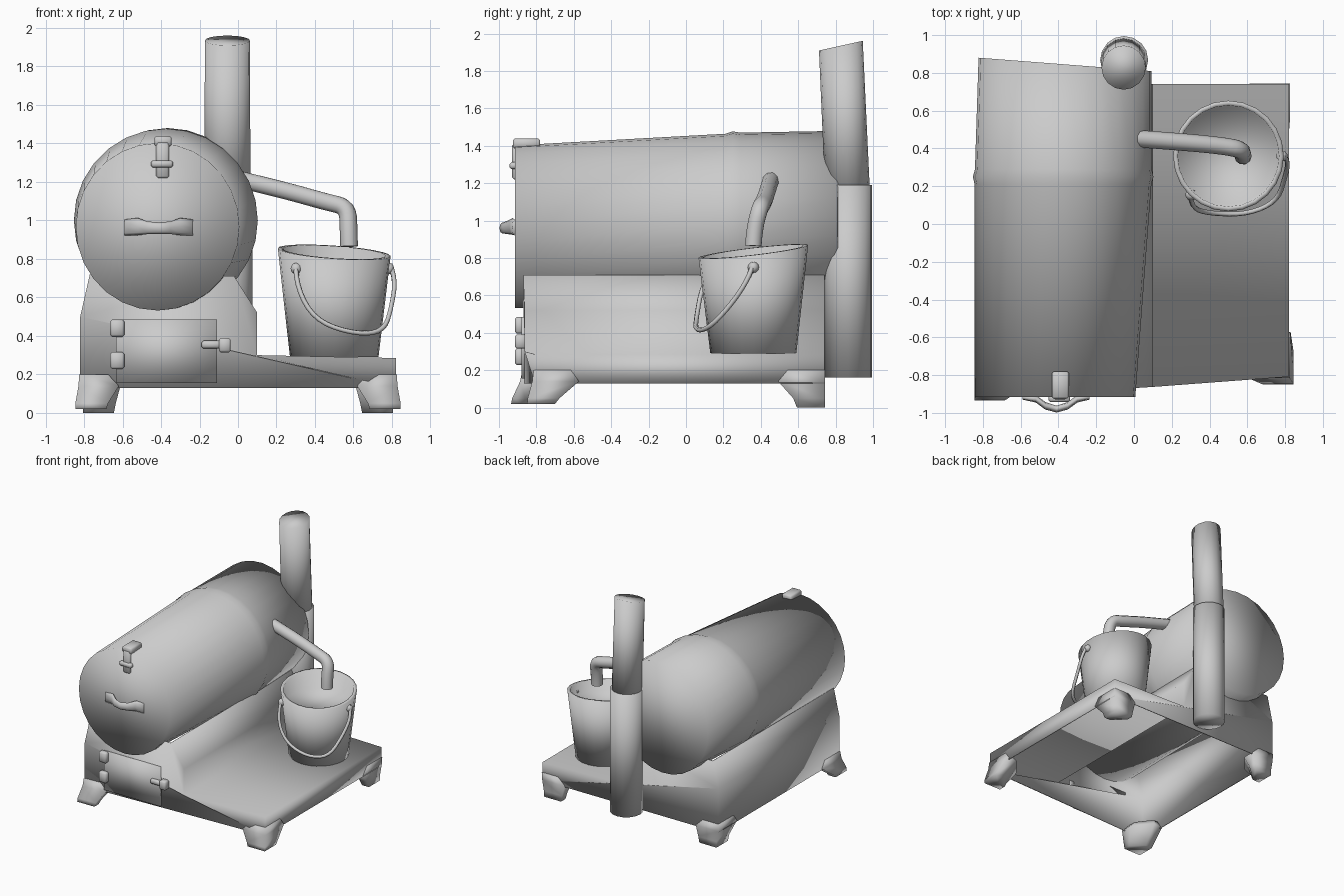
import bpy, bmesh, math
from mathutils import Vector

if "Cube" in bpy.data.objects:
    bpy.data.objects.remove(bpy.data.objects["Cube"])

grey = bpy.data.materials.new("plain_grey")
grey.diffuse_color = (0.6, 0.6, 0.6, 1)
grey.use_nodes = True
grey.node_tree.nodes["Principled BSDF"].inputs["Base Color"].default_value = grey.diffuse_color


def finish(name, bm):
    bmesh.ops.recalc_face_normals(bm, faces=bm.faces)
    me = bpy.data.meshes.new(name)
    bm.to_mesh(me)
    bm.free()
    me.materials.append(grey)
    for p in me.polygons:
        p.use_smooth = True
    ob = bpy.data.objects.new(name, me)
    bpy.context.collection.objects.link(ob)
    return ob


def loft(name, rings, caps=True):
    """Skin a list of equal-length point rings."""
    bm = bmesh.new()
    vs = [[bm.verts.new(p) for p in r] for r in rings]
    n = len(vs[0])
    for a, b in zip(vs, vs[1:]):
        for i in range(n):
            j = (i + 1) % n
            bm.faces.new((a[i], a[j], b[j], b[i]))
    if caps:
        bm.faces.new(vs[0])
        bm.faces.new(vs[-1])
    return finish(name, bm)


def circle(n):
    return [(math.cos(2 * math.pi * i / n), math.sin(2 * math.pi * i / n)) for i in range(n)]


def disc(cx, cy, z, r, n, tx=0, ty=0):
    """Horizontal ring, tilted by slopes tx and ty."""
    return [(cx + r * c, cy + r * s, z + tx * r * c + ty * r * s) for c, s in circle(n)]


def box(name, lo, hi, bevel=0.01):
    bm = bmesh.new()
    bmesh.ops.create_cube(bm, size=1)
    for v in bm.verts:
        v.co = [(l + h) / 2 + c * (h - l) for l, h, c in zip(lo, hi, v.co)]
    if bevel:
        bmesh.ops.bevel(bm, geom=bm.edges[:], offset=bevel, segments=1, affect='EDGES')
    return finish(name, bm)


def tube(name, pts, r, res):
    cu = bpy.data.curves.new(name, 'CURVE')
    cu.dimensions = '3D'
    cu.bevel_depth = r
    cu.bevel_resolution = res
    cu.use_fill_caps = True
    sp = cu.splines.new('NURBS')
    sp.points.add(len(pts) - 1)
    for p, q in zip(sp.points, pts):
        p.co = (*q, 1)
    sp.use_endpoint_u = True
    sp.order_u = 3
    sp.resolution_u = 4
    cu.materials.append(grey)
    ob = bpy.data.objects.new(name, cu)
    bpy.context.collection.objects.link(ob)
    bpy.ops.object.select_all(action='DESELECT')
    ob.select_set(True)
    bpy.context.view_layer.objects.active = ob
    bpy.ops.object.convert(target='MESH')
    bpy.ops.object.shade_smooth()


# Boiler barrel: widening rings along y, slanted back end
def barrel_ring(y, cx, cz, rx, rz, slant=0):
    return [(cx + rx * c, y - slant * rx * c, cz + rz * s) for c, s in circle(28)]


loft("boiler_barrel", [
    barrel_ring(-0.915, -0.418, 0.967, 0.425, 0.435),
    barrel_ring(0.21, -0.376, 0.998, 0.468, 0.466),
    barrel_ring(0.25, -0.375, 1.0, 0.478, 0.477),
    barrel_ring(0.29, -0.374, 1.002, 0.468, 0.468),
    barrel_ring(0.845, -0.365, 1.018, 0.458, 0.462, 0.077)])

# Base: open-bottomed shell, cradle on the left and shelf on the right
prof = [(-0.82, 0.13), (-0.82, 0.5), (-0.77, 0.72), (-0.02, 0.71),
        (0.1, 0.52), (0.1, 0.3), (0.82, 0.285), (0.82, 0.13)]
bm = bmesh.new()
front = [bm.verts.new((x, -0.87 + 0.075 * max(0, x), z)) for x, z in prof]
back = [bm.verts.new((x, 0.74, z)) for x, z in prof]
for i in range(len(prof) - 1):
    if i != 2:  # barrel sits in this opening
        bm.faces.new((front[i], front[i + 1], back[i + 1], back[i]))
bm.faces.new(front)
bm.faces.new(back)
base = finish("base_shell", bm)
mod = base.modifiers.new("thickness", 'SOLIDIFY')
mod.thickness = 0.012
mod.offset = -1

# Feet: tapered corner brackets, splayed outwards
shape = [(0, 0), (1, 0), (1, 0.4), (0.4, 1), (0, 1)]
for name, x, y, sx, sy, out, z0 in [
        ("front_left_foot", -0.825, -0.875, 1, 1, 0.06, 0.02),
        ("front_right_foot", 0.825, -0.815, -1, 1, 0.035, 0.02),
        ("back_left_foot", -0.825, 0.743, 1, -1, 0, 0),
        ("back_right_foot", 0.825, 0.743, -1, -1, 0, 0)]:
    ox = 0.02 if sy > 0 else -0.02
    rings = []
    for z, w, d, kx, ky in [(0.2, 0.15, 0.2, 0, 0), (0.14, 0.21, 0.25, 0.2, 0.2),
                            (0.05, 0.17, 0.17, 1, 0.9), (z0, 0.16, 0.15, 1, 1)]:
        rings.append([(x + sx * (w * a - ox * kx), y + sy * (d * b - out * ky), z)
                      for a, b in shape])
    loft(name, rings)

# Chimney: upright lower pipe, leaning upper pipe with a slanted top
loft("chimney_lower", [disc(-0.052, 0.868, 0.16, 0.127, 16),
                       disc(-0.052, 0.868, 1.19, 0.127, 16)])
loft("chimney_upper", [disc(-0.055, 0.866, 1.1, 0.12, 16),
                       disc(-0.055, 0.828, 1.935, 0.117, 16, 0, 0.22)])

# Outlet pipe from barrel to bucket
tube("outlet_pipe", [(0.0, 0.453, 1.215), (0.25, 0.435, 1.155), (0.46, 0.415, 1.095),
                     (0.57, 0.395, 1.07), (0.575, 0.365, 0.95), (0.577, 0.36, 0.865)], 0.046, 3)

# Bucket with tilted rim and a filled inside
loft("bucket", [disc(0.5, 0.36, 0.29, 0.23, 24),
                disc(0.5, 0.36, 0.835, 0.293, 24, -0.069, 0.117),
                disc(0.5, 0.36, 0.835, 0.268, 24, -0.069, 0.117),
                disc(0.5, 0.36, 0.72, 0.255, 24)])
tube("bucket_handle", [(0.30, 0.14, 0.75), (0.305, 0.085, 0.65), (0.40, 0.055, 0.48),
                       (0.60, 0.05, 0.41), (0.76, 0.12, 0.42), (0.80, 0.25, 0.56),
                       (0.82, 0.34, 0.70), (0.79, 0.36, 0.77)], 0.013, 1)
for name, c in [("front_bucket_ear", (0.302, 0.155, 0.75)), ("side_bucket_ear", (0.783, 0.36, 0.75))]:
    bm = bmesh.new()
    bmesh.ops.create_uvsphere(bm, u_segments=10, v_segments=6, radius=0.03)
    bmesh.ops.translate(bm, verts=bm.verts, vec=Vector(c))
    finish(name, bm)

# Firebox door with hinges and latch
box("firebox_door", (-0.635, -0.88, 0.155), (-0.11, -0.86, 0.485), 0)
for name, z in [("upper_hinge", 0.44), ("lower_hinge", 0.272)]:
    box(name, (-0.665, -0.915, z - 0.045), (-0.59, -0.865, z + 0.045), 0.012)
box("latch_bar", (-0.19, -0.905, 0.335), (-0.08, -0.865, 0.375))
box("latch_plate", (-0.10, -0.915, 0.315), (-0.038, -0.855, 0.39))

# Bowed grip on the barrel front
loft("barrel_grip", [[(x, y + ry * c, z + rz * s) for c, s in circle(8)]
                     for x, y, z, ry, rz in [
                         (-0.59, -0.918, 0.963, 0.012, 0.042), (-0.52, -0.925, 0.968, 0.02, 0.045),
                         (-0.47, -0.962, 0.962, 0.02, 0.033), (-0.41, -0.98, 0.96, 0.018, 0.03),
                         (-0.35, -0.962, 0.962, 0.02, 0.033), (-0.30, -0.925, 0.968, 0.02, 0.045),
                         (-0.235, -0.918, 0.963, 0.012, 0.042)]])

# Clasp over the top front edge of the barrel
box("clasp_top", (-0.435, -0.925, 1.385), (-0.345, -0.78, 1.438))
box("clasp_strap", (-0.425, -0.93, 1.22), (-0.358, -0.895, 1.41))
box("clasp_crossbar", (-0.452, -0.943, 1.275), (-0.338, -0.9, 1.312))
